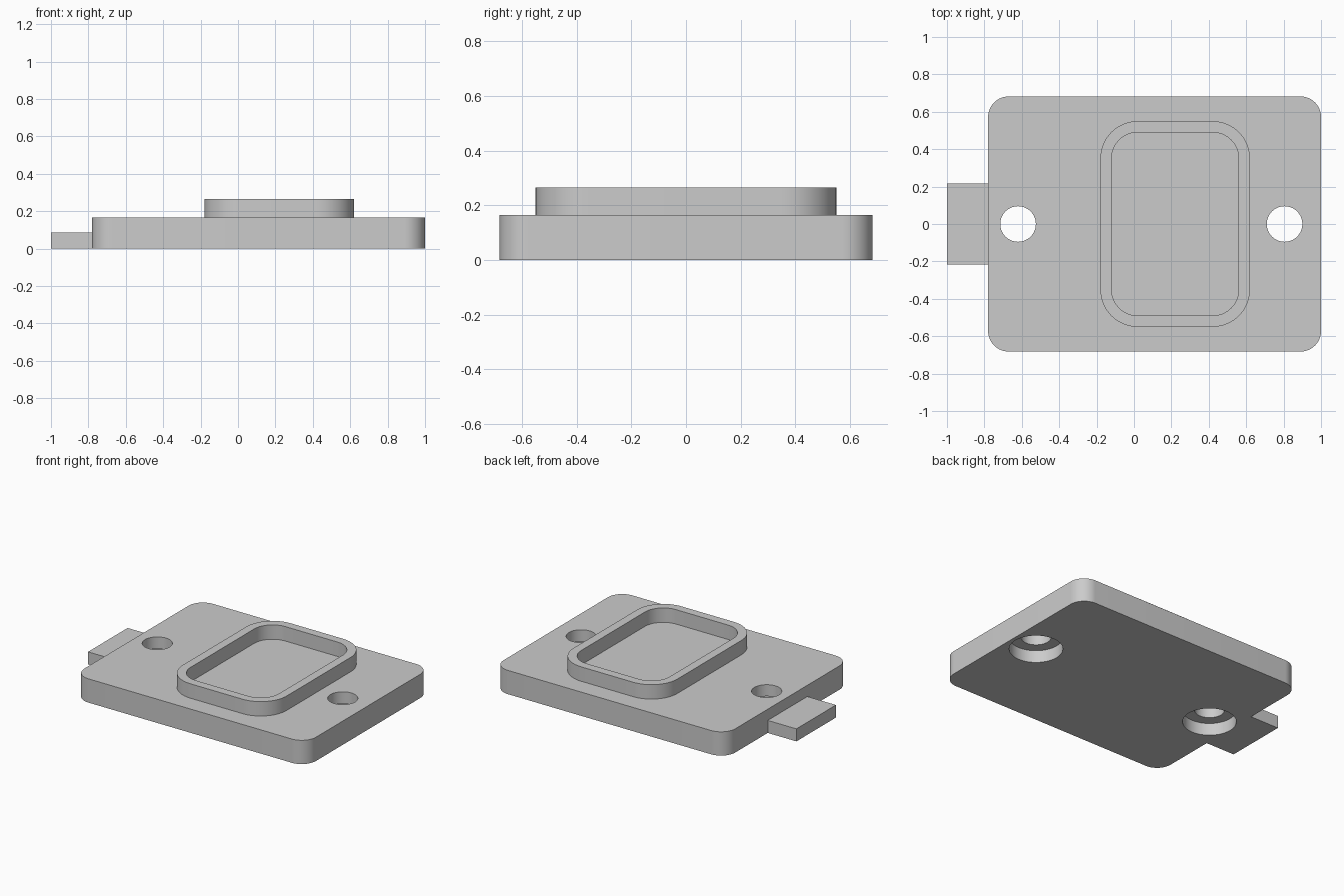
import bpy
import bmesh
from math import cos, sin, pi, radians

if "Cube" in bpy.data.objects:
    bpy.data.objects.remove(bpy.data.objects["Cube"], do_unlink=True)

grey = bpy.data.materials.new("light grey")
grey.use_nodes = True
grey.diffuse_color = (0.6, 0.6, 0.6, 1)
grey.node_tree.nodes["Principled BSDF"].inputs["Base Color"].default_value = (0.6, 0.6, 0.6, 1)

PLATE_TOP = 0.165
HOLE_X = (-0.62, 0.805)


def rounded_rect(cx, hx, hy, r, steps=16):
    """Counter-clockwise outline with rounded corners."""
    pts = []
    for k, (sx, sy) in enumerate([(1, 1), (-1, 1), (-1, -1), (1, -1)]):
        for i in range(steps + 1):
            a = (k + i / steps) * pi / 2
            pts.append((cx + sx * (hx - r) + r * cos(a), sy * (hy - r) + r * sin(a)))
    return pts


def circle(cx, r, steps=64):
    return [(cx + r * cos(2 * pi * i / steps), r * sin(2 * pi * i / steps)) for i in range(steps)]


def loft(name, sections, closed=False):
    """Join (outline, z) sections; cap the ends, or close them into a ring."""
    bm = bmesh.new()
    rings = [[bm.verts.new((x, y, z)) for x, y in pts] for pts, z in sections]
    n = len(rings[0])
    pairs = list(zip(rings, rings[1:]))
    if closed:
        pairs.append((rings[-1], rings[0]))
    else:
        bm.faces.new(rings[0][::-1])
        bm.faces.new(rings[-1])
    for a, b in pairs:
        for i in range(n):
            j = (i + 1) % n
            bm.faces.new((a[i], a[j], b[j], b[i]))
    bmesh.ops.recalc_face_normals(bm, faces=bm.faces)
    mesh = bpy.data.meshes.new(name)
    bm.to_mesh(mesh)
    bm.free()
    mesh.materials.append(grey)
    obj = bpy.data.objects.new(name, mesh)
    bpy.context.collection.objects.link(obj)
    return obj


def select_only(obj):
    bpy.ops.object.select_all(action='DESELECT')
    obj.select_set(True)
    bpy.context.view_layer.objects.active = obj


def cut(obj, cutter):
    mod = obj.modifiers.new("hole", 'BOOLEAN')
    mod.operation = 'DIFFERENCE'
    mod.solver = 'EXACT'
    mod.object = cutter
    select_only(obj)
    bpy.ops.object.modifier_apply(modifier=mod.name)


# Base plate with rounded corners
outline = rounded_rect(0.11, 0.89, 0.682, 0.11)
plate = loft("base_plate", [(outline, 0), (outline, PLATE_TOP)])

# Raised rim around the shallow pocket, seated slightly into the plate
outer = rounded_rect(0.22, 0.4, 0.55, 0.2)
inner = rounded_rect(0.22, 0.34, 0.49, 0.14)
rim = loft("raised_rim", [(outer, 0.15), (outer, 0.265), (inner, 0.265), (inner, 0.15)], closed=True)

# Side tab
tab_outline = [(-0.78, -0.217), (-0.78, 0.217), (-1, 0.217), (-1, -0.217)]
tab = loft("side_tab", [(tab_outline, 0), (tab_outline, 0.087)])

# Screw holes, counterbored from below
for x in HOLE_X:
    bore, wide = circle(x, 0.095), circle(x, 0.169)
    cutter = loft("hole_cutter", [(wide, -0.1), (wide, 0.085), (bore, 0.085), (bore, 0.3)])
    cutter.hide_render = True
    cut(plate, cutter)
    if x < 0:
        cut(tab, cutter)
    bpy.data.objects.remove(cutter, do_unlink=True)

for part in (plate, rim, tab):
    select_only(part)
    bpy.ops.object.shade_smooth_by_angle(angle=radians(30))
